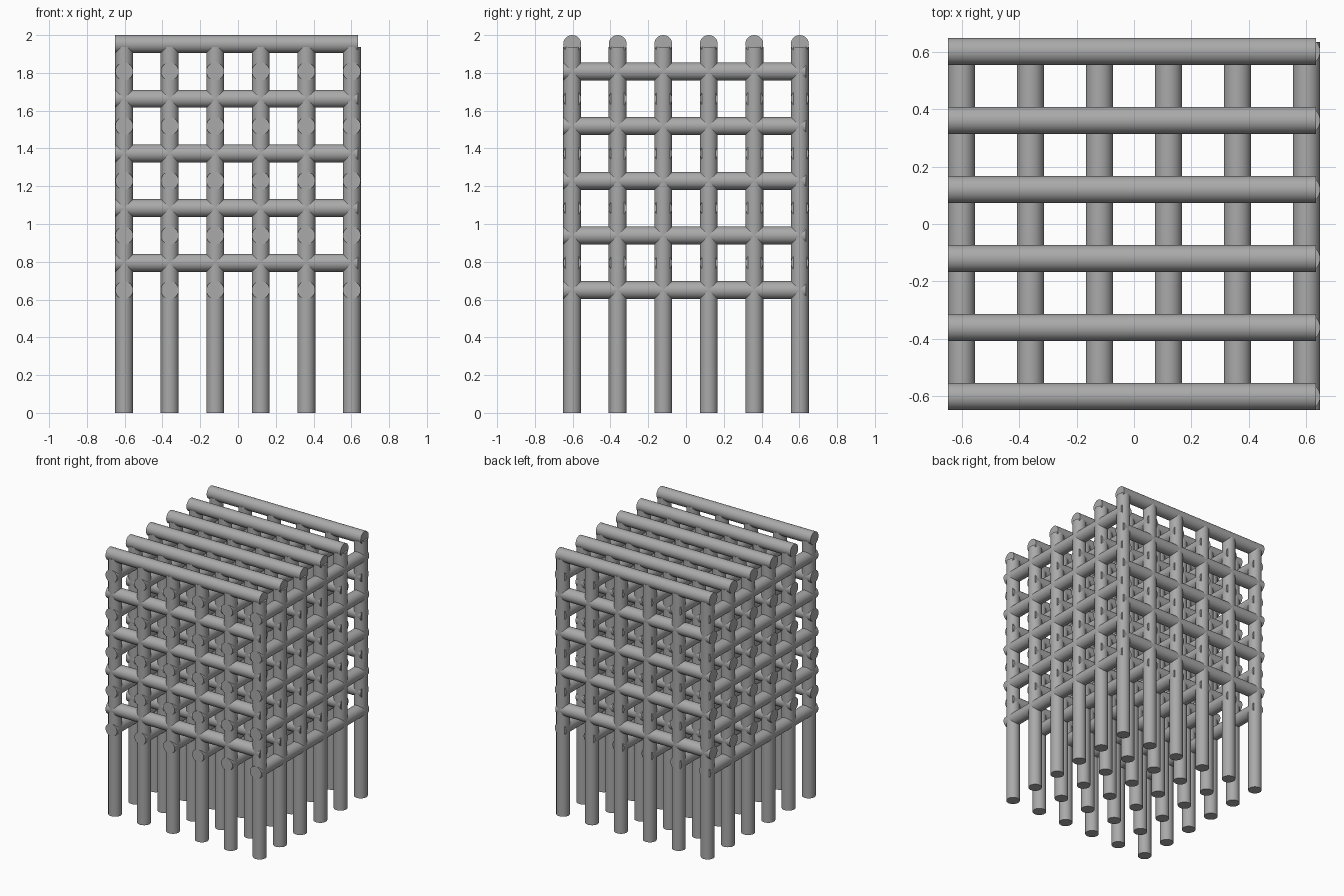
import bpy
import math

cube = bpy.data.objects.get("Cube")
if cube:
    bpy.data.objects.remove(cube, do_unlink=True)

RADIUS = 0.0475
COUNT = 6                  # rods along each horizontal direction
EDGE = 0.6025              # centre of the outermost rods
STEP = 2 * EDGE / (COUNT - 1)
LAYER = 0.2895             # height between bar layers
START, END = -0.65, 0.635  # ends of the horizontal bars
TOP = 2 - RADIUS

# One grey for the whole lattice
grey = bpy.data.materials.new("grey")
grey.use_nodes = True
colour = (0.4, 0.4, 0.4, 1)
grey.diffuse_color = colour
grey.node_tree.nodes["Principled BSDF"].inputs["Base Color"].default_value = colour


def rod_grid(name, length, centre, rotation, arrays):
    """One rod, repeated by array modifiers given as (count, offset)."""
    bpy.ops.mesh.primitive_cylinder_add(vertices=32, radius=RADIUS, depth=length,
                                        location=centre, rotation=rotation)
    rods = bpy.context.object
    rods.name = name
    rods.data.materials.append(grey)
    bpy.ops.object.transform_apply(location=True, rotation=True, scale=True)
    bpy.ops.object.shade_smooth_by_angle(angle=math.radians(35))
    for count, offset in arrays:
        mod = rods.modifiers.new("repeat", 'ARRAY')
        mod.count = count
        mod.use_relative_offset = False
        mod.use_constant_offset = True
        mod.constant_offset_displace = offset
    return rods


along_x = (COUNT, (STEP, 0, 0))
along_y = (COUNT, (0, STEP, 0))
down = (5, (0, 0, -LAYER))
length, middle = END - START, (START + END) / 2

# Upright posts
post_height = 1.937
rod_grid("upright_posts", post_height, (-EDGE, -EDGE, post_height / 2),
         (0, 0, 0), [along_x, along_y])

# Side-to-side bars, the highest layer resting over the posts
rod_grid("cross_bars", length, (middle, -EDGE, TOP),
         (0, math.pi / 2, 0), [along_y, down])

# Front-to-back bars, half a layer lower
rod_grid("depth_bars", length, (-EDGE, middle, TOP - LAYER / 2),
         (math.pi / 2, 0, 0), [along_x, down])
